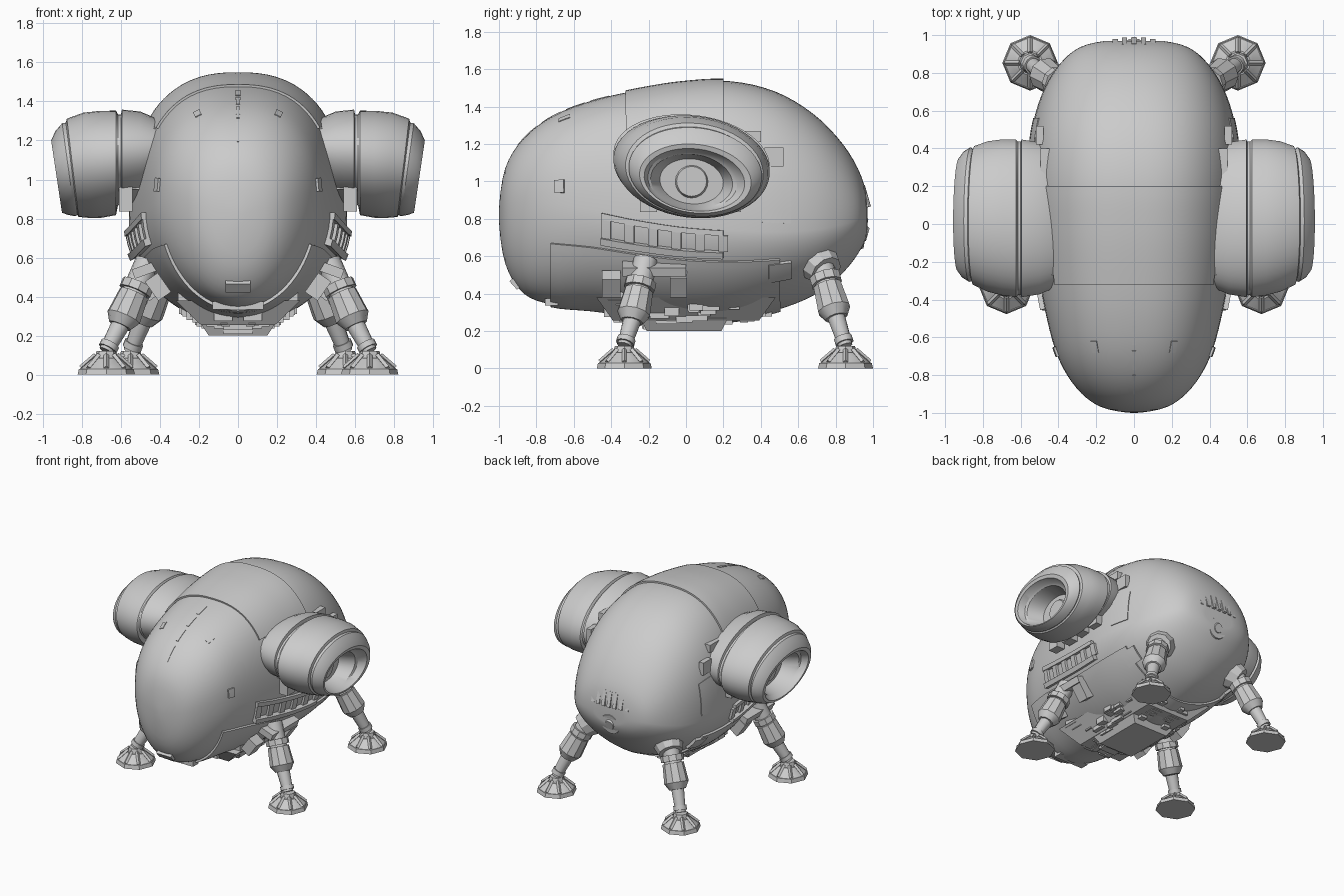
import bpy, bmesh, random
from math import pi, sin, cos, acos, radians
from mathutils import Vector, Matrix

cube = bpy.data.objects.get("Cube")
if cube:
    bpy.data.objects.remove(cube, do_unlink=True)
random.seed(4)

GREY = (0.6, 0.6, 0.6, 1)
metal = bpy.data.materials.new("hull_grey")
metal.use_nodes = True
metal.diffuse_color = GREY
for node in metal.node_tree.nodes:
    if node.type == 'BSDF_PRINCIPLED':
        node.inputs["Base Color"].default_value = GREY


def finish(name, bm, mirror=False, angle=32):
    bmesh.ops.recalc_face_normals(bm, faces=bm.faces)
    mesh = bpy.data.meshes.new(name)
    bm.to_mesh(mesh)
    bm.free()
    mesh.materials.append(metal)
    obj = bpy.data.objects.new(name, mesh)
    bpy.context.collection.objects.link(obj)
    if mirror:
        obj.modifiers.new("mirror", 'MIRROR')
    bpy.ops.object.select_all(action='DESELECT')
    obj.select_set(True)
    bpy.context.view_layer.objects.active = obj
    bpy.ops.object.shade_smooth_by_angle(angle=radians(angle))


def box(bm, c, size, rot=(0, 0, 0)):
    m = Matrix.Translation(c)
    for ang, axis in zip(rot, 'XYZ'):
        m = m @ Matrix.Rotation(radians(ang), 4, axis)
    bmesh.ops.create_cube(bm, size=1, matrix=m @ Matrix.Diagonal((*size, 1)))


def rod(bm, p, q, r1, r2, n=12):
    p, q = Vector(p), Vector(q)
    m = Matrix.Translation((p + q) / 2) @ (q - p).to_track_quat('Z', 'Y').to_matrix().to_4x4()
    bmesh.ops.create_cone(bm, cap_ends=True, segments=n, radius1=r1, radius2=r2,
                          depth=(q - p).length, matrix=m)


def skin(bm, rings):
    rows = [[bm.verts.new(p) for p in ring] for ring in rings]
    for a, b in zip(rows, rows[1:]):
        for j in range(len(a)):
            k = (j + 1) % len(a)
            bm.faces.new((a[j], b[j], b[k], a[k]))
    bm.faces.new(rows[0])
    bm.faces.new(rows[-1])


# Hull sections from nose to tail: half width, top, bottom, widest height
WIDTH = [.01, .18, .305, .40, .46, .505, .54, .56, .545, .49, .40, .285, .13]
TOP = [.84, 1.07, 1.23, 1.35, 1.43, 1.485, 1.525, 1.535, 1.48, 1.36, 1.20, 1.03, .88]
BOTTOM = [.80, .56, .40, .34, .32, .29, .26, .26, .31, .39, .51, .64, .73]
MIDDLE = [.825, .85, .88, .88, .85, .80, .76, .74, .73, .74, .77, .80, .80]


def spline(v, t):
    i = min(int(t), len(v) - 2)
    f = t - i
    a, b, c, d = (v[max(0, min(len(v) - 1, i + k))] for k in (-1, 0, 1, 2))
    return b + .5 * f * (c - a + f * (2 * a - 5 * b + 4 * c - d + f * (3 * (b - c) + d - a)))


def hull(t, deg):
    """Point on the hull; angle 0 is the left side and 90 the top."""
    t = max(0, min(12, t))
    w, top, bot, mid = (spline(v, t) for v in (WIDTH, TOP, BOTTOM, MIDDLE))
    c, s = cos(radians(deg)), sin(radians(deg))
    bulge = sin(pi * t / 12)
    e = 2 / (2 + .5 * bulge) if s >= 0 else 2 / (2.1 - .05 * t * bulge)
    x = w * abs(c) ** e * (1 if c > 0 else -1)
    z = mid + abs(s) ** e * (top - mid if s >= 0 else bot - mid)
    return Vector((x, -.015 - .985 * cos(pi * t / 12), z))


def station(y):
    return acos(max(-1, min(1, (-.015 - y) / .985))) * 12 / pi


def plate(bm, y0, y1, a0, a1, off, nu=4, nv=4):
    """Raised panel that follows the hull."""
    t0, t1 = station(y0), station(y1)
    layers = []
    for d in (off, -.015):
        grid = []
        for i in range(nu + 1):
            row = []
            for j in range(nv + 1):
                t, a = t0 + (t1 - t0) * i / nu, a0 + (a1 - a0) * j / nv
                n = (hull(t + .05, a) - hull(t - .05, a)).cross(hull(t, a + 1) - hull(t, a - 1))
                row.append(bm.verts.new(hull(t, a) + n.normalized() * d))
            grid.append(row)
        for i in range(nu):
            for j in range(nv):
                bm.faces.new((grid[i][j], grid[i + 1][j], grid[i + 1][j + 1], grid[i][j + 1]))
        layers.append(grid)
    edge = ([(i, 0) for i in range(nu)] + [(nu, j) for j in range(nv)]
            + [(i, nv) for i in range(nu, 0, -1)] + [(0, j) for j in range(nv, 0, -1)])
    o, n = layers
    for (i, j), (k, l) in zip(edge, edge[1:] + edge[:1]):
        bm.faces.new((o[i][j], o[k][l], n[k][l], n[i][j]))


def plates(name, specs, mirror=False):
    bm = bmesh.new()
    for s in specs:
        plate(bm, *s)
    finish(name, bm, mirror)


# Main hull and its raised shells
bm = bmesh.new()
skin(bm, [[hull(i / 4, j * 5) for j in range(72)] for i in range(49)])
finish("hull", bm, angle=50)
plates("dorsal_cowl", [(-.32, .2, 38, 142, .012, 12, 28)])
plates("lower_shell", [(-.72, .5, -157, -23, .015, 20, 36)])

# Side vents: rails with blocks between them
plates("side_vent", [(-.45, .2, -5, -1, .025, 8, 1), (-.45, .2, -20, -16, .035, 8, 1)]
       + [(-.45 + .125 * k, -.40 + .125 * k, -16, -5, .018, 2, 2) for k in range(6)], True)

# Small hull fittings
plates("side_lamp", [(-.70, -.65, 5, 12, .012), (-.68, -.62, 62, 67, .004)], True)
plates("rear_side_panel", [(.4, .56, 2, 20, .005, 5, 5), (.44, .56, -40, -26, .02)], True)
plates("front_seam", [(-.90 + .13 * k, -.80 + .13 * k, 89.3, 90.7, .003, 3, 1) for k in range(4)])

# Tail grille and port
bm = bmesh.new()
for k in range(9):
    x = -.2 + .05 * k
    box(bm, (x, .958 - .9 * x * x, .92), (.028, .03, .12), (16, 0, 0))
finish("tail_grille", bm)
bm = bmesh.new()
rod(bm, (0, .90, .73), (0, .962, .72), .10, .08, 16)
rod(bm, (0, .955, .72), (0, .972, .715), .045, .035, 12)
finish("tail_port", bm)

# Chin lamp
bm = bmesh.new()
box(bm, (0, -.905, .46), (.13, .05, .06), (42, 0, 0))
box(bm, (0, -.72, .355), (.26, .07, .04))
finish("chin_lamp", bm)

# Belly: tapered keel with machinery
bm = bmesh.new()
for y0, y1, x0, x1, z in ((-.48, .48, .32, .19, .255), (-.30, .28, .27, .15, .2)):
    skin(bm, [[(s * x, y, h) for s, y in ((-1, a), (1, a), (1, b), (-1, b))]
              for x, a, b, h in ((x0, y0, y1, .38), (x1, y0 + .09, y1 - .09, z))])
finish("keel", bm)
bm = bmesh.new()
for i in range(50):
    x, y = random.uniform(.02, .27), random.uniform(-.42, .42)
    z = .195 + 1.8 * x * x + .4 * y * y
    box(bm, (x, y, z + .06), (random.uniform(.03, .1), random.uniform(.04, .12), .12))
finish("belly_machinery", bm, True)

# Side engine: barrel, rounded rim and deep intake (x, y, z, y radius, z radius)
ENGINE = [(.42, .03, 1.12, .37, .19), (.50, .03, 1.115, .405, .23), (.595, .03, 1.115, .42, .24),
          (.60, .03, 1.105, .41, .225), (.615, .03, 1.10, .41, .23), (.625, .03, 1.085, .42, .265),
          (.70, .035, 1.078, .415, .272), (.78, .04, 1.073, .40, .268), (.86, .045, 1.06, .37, .25),
          (.867, .045, 1.055, .35, .235), (.885, .05, 1.05, .358, .236), (.925, .05, 1.033, .335, .212),
          (.953, .05, 1.015, .30, .183), (.95, .045, 1.008, .27, .166), (.90, .035, 1.005, .24, .152),
          (.89, .03, 1.0, .22, .145), (.76, .03, 1.0, .17, .12)]
tilt = Matrix.Rotation(radians(-7), 3, 'X')
bm = bmesh.new()
rings = []
for x, y, z, ry, rz in ENGINE:
    lean = .15 * max(0, min(1, (x - .7) / .2))
    ring = [Vector((x, y, z)) + tilt @ Vector((0, ry * cos(k * pi / 24), rz * sin(k * pi / 24)))
            for k in range(48)]
    for p in ring:
        p.x += lean * (p.z - 1.17)
    rings.append(ring)
skin(bm, rings)
finish("side_engine", bm, True)
bm = bmesh.new()
rod(bm, (.71, .03, 1.0), (.77, .03, 1.0), .105, .08, 20)
finish("intake_hub", bm, True)

# Engine mount and pipes beside the hull
bm = bmesh.new()
box(bm, (.48, .02, 1.06), (.14, .5, .22))
for y in (-.2, -.05, .1, .25):
    box(bm, (.575, y, .90), (.07, .09, .13))
box(bm, (.465, .25, 1.24), (.06, .3, .06))
box(bm, (.455, -.12, 1.24), (.06, .3, .05))
box(bm, (.50, .47, 1.13), (.04, .1, .10))
finish("engine_mount", bm, True)


# Legs: hip, thigh sleeve, shin, ankle and eight-sided foot
def leg(name, hip, knee, foot):
    bm = bmesh.new()
    hip, knee, foot = Vector(hip), Vector(knee), Vector(foot)
    up = Vector((0, 0, 1))
    ankle = foot + up * .12
    mid, low = hip.lerp(knee, .25), hip.lerp(knee, .8)
    rod(bm, hip + (hip - knee) * .5, mid, .065, .065)
    rod(bm, hip.lerp(knee, .02), hip.lerp(knee, .2), .085, .085, 10)
    rod(bm, mid, low, .078, .09, 10)
    rod(bm, low, knee, .09, .06, 10)
    rod(bm, knee, ankle, .048, .038)
    rod(bm, ankle.lerp(knee, .1), ankle.lerp(knee, .3), .05, .05)
    rod(bm, foot, foot + up * .03, .147, .14, 8)
    rod(bm, foot + up * .03, foot + up * .085, .135, .07, 8)
    rod(bm, foot + up * .08, ankle, .062, .05, 8)
    for k in range(8):
        d = Vector((cos(k * pi / 4), sin(k * pi / 4), 0))
        rod(bm, foot + d * .13 + up * .035, foot + d * .055 + up * .1, .013, .013, 4)
    finish(name, bm, True)


leg("front_leg", (.51, -.24, .47), (.605, -.29, .25), (.675, -.33, 0))
leg("rear_leg", (.39, .74, .50), (.49, .805, .27), (.55, .853, 0))

# Leg mounts
bm = bmesh.new()
box(bm, (.48, -.17, .535), (.12, .34, .05), (0, 20, 0))
box(bm, (.45, -.04, .46), (.1, .09, .13), (0, 35, 0))
box(bm, (.41, -.40, .45), (.08, .1, .12), (0, 35, 0))
rod(bm, (.30, .68, .60), (.39, .75, .52), .13, .09, 10)
finish("leg_mount", bm, True)
